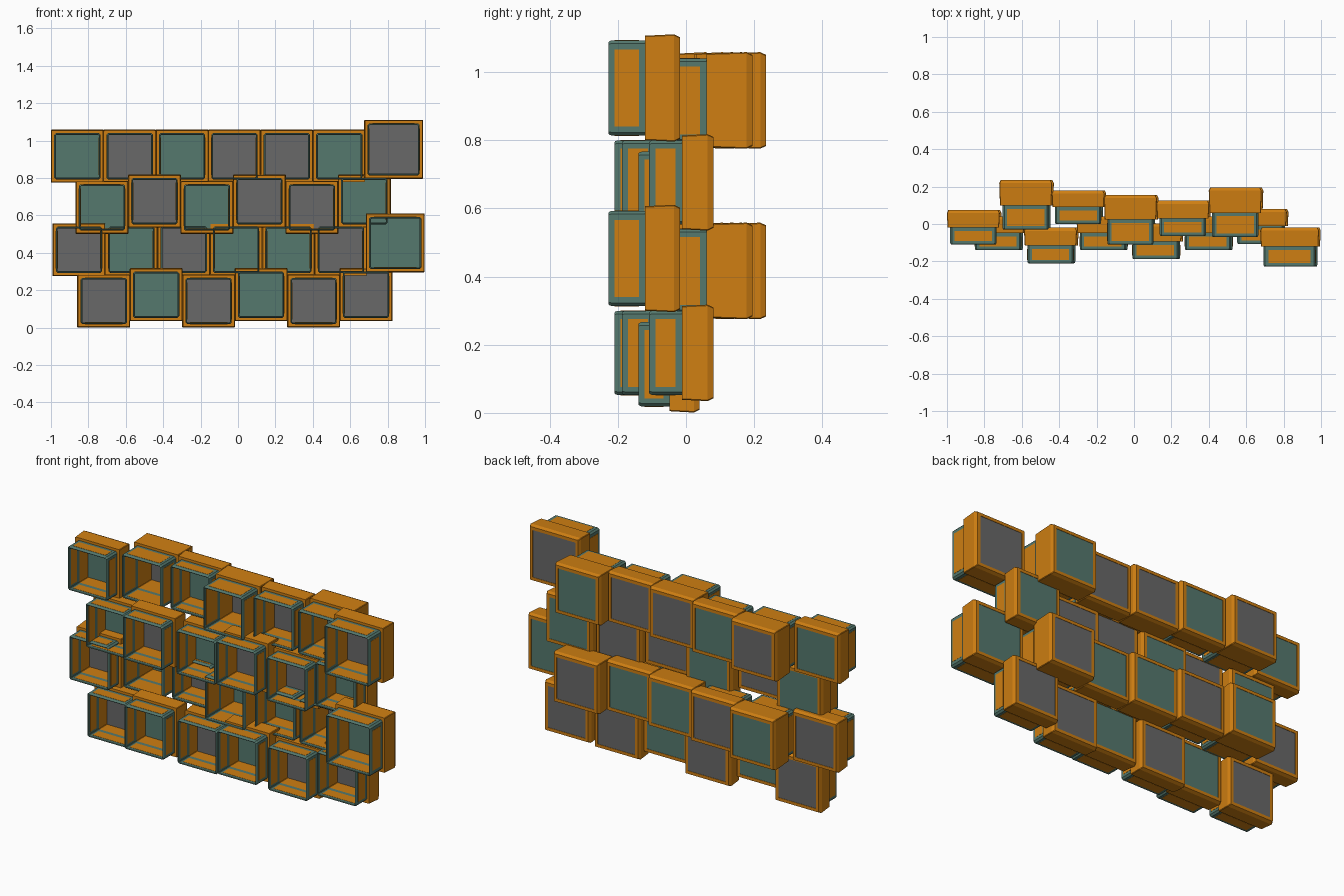
import bpy, bmesh
from mathutils import Matrix, Vector

if "Cube" in bpy.data.objects:
    bpy.data.objects.remove(bpy.data.objects["Cube"])


def material(name, rgb):
    m = bpy.data.materials.new(name)
    m.diffuse_color = (*rgb, 1)
    m.use_nodes = True
    m.node_tree.nodes["Principled BSDF"].inputs["Base Color"].default_value = m.diffuse_color
    return m


ORANGE = material("orange", (0.62, 0.21, 0.006))
TEAL = material("teal", (0.09, 0.19, 0.155))
GREY = material("dark_grey", (0.14, 0.14, 0.14))


def finish(name, bm, mat):
    bmesh.ops.recalc_face_normals(bm, faces=bm.faces)
    me = bpy.data.meshes.new(name)
    bm.to_mesh(me)
    bm.free()
    me.materials.append(mat)
    ob = bpy.data.objects.new(name, me)
    bpy.context.collection.objects.link(ob)
    return ob


def add_box(bm, centre, size):
    mat = Matrix.Translation(centre) @ Matrix.Diagonal((*size, 1))
    bmesh.ops.create_cube(bm, size=1, matrix=mat)


def ring_shell(name, x, z, profile, mat):
    """Closed profile of (half width, corner cut, y) swept round a square."""
    bm = bmesh.new()
    loops = []
    for h, c, y in profile:
        k = h - c
        pts = [(h, -k), (h, k), (k, h), (-k, h), (-h, k), (-h, -k), (-k, -h), (k, -h)]
        loops.append([bm.verts.new((x + a, y, z + b)) for a, b in pts])
    for i, a in enumerate(loops):
        b = loops[(i + 1) % len(loops)]
        for j in range(8):
            n = (j + 1) % 8
            bm.faces.new((a[j], a[n], b[n], b[j]))
    return finish(name, bm, mat)


def crate(tag, x, z, front, joint, back, scale, panel_mat):
    h = 0.1375 * scale          # rear shell half width
    t = h - 0.014               # front frame half width
    inner = t - 0.009
    # flared rear shell with chamfered back edge
    ring_shell("rear_shell_" + tag, x, z, [
        (h, .003, joint), (h + .004, .003, back - .017), (h - .004, .003, back),
        (inner + .002, .002, back), (inner + .002, .002, joint)], ORANGE)
    # open front frame with softened corners
    ring_shell("front_frame_" + tag, x, z, [
        (t, .009, joint + .004), (t, .009, front + .009), (t - .003, .008, front + .002),
        (t - .006, .006, front), (inner, .003, front + .002), (inner, .003, joint + .004)], TEAL)
    # inset panels on the four sides, seen inside and out
    bm = bmesh.new()
    mid, thick = (t + inner) / 2, t - inner + .002
    length, deep = 1.62 * t, (joint - front) - .037
    yc = (front + joint) / 2
    for s in (-1, 1):
        add_box(bm, (x + s * mid, yc, z), (thick, deep, length))
        add_box(bm, (x, yc, z + s * mid), (length, deep, thick))
    finish("side_panels_" + tag, bm, ORANGE)
    # back panel
    bm = bmesh.new()
    w = 2 * inner + .005
    add_box(bm, (x, back - .006, z), (w, .008, w))
    finish("back_panel_" + tag, bm, panel_mat)


# (front y, joint y, back y) of each crate along a row
full_row = [(-.11, -.02, .075), (-.03, .10, .235), (0, .09, .18), (-.11, .025, .155),
            (-.065, .03, .125), (-.07, .06, .195), (-.228, -.12, -.018)]
offset_row = [(-.14, -.048, .04), (-.21, -.115, -.02), (-.14, -.048, .04),
              (-.188, -.093, .003), (-.14, -.048, .04), (-.108, -.012, .08)]

# base height, x shift, panel colours of the long rows and the staggered rows
for row, (dz, dx, full_cols, off_cols) in enumerate([
        (0.0, 0.009, "GTGTTGT", "GTGTGG"), (0.5, 0.0, "TGTGGTG", "TGTGGT")]):
    for i, (f, j, b) in enumerate(full_row):
        last = i == 6
        crate(f"long_{row}_{i}", (.832 if last else -.859 + .28 * i) + dx,
              dz + (.453 if last else .4165), f, j, b,
              1.115 if last else 1, TEAL if full_cols[i] == "T" else GREY)
    for i, (f, j, b) in enumerate(offset_row):
        crate(f"staggered_{row}_{i}", -.727 + .2805 * i + dx,
              dz + (.176 if i % 2 else .1425), f, j, b, 1,
              TEAL if off_cols[i] == "T" else GREY)
